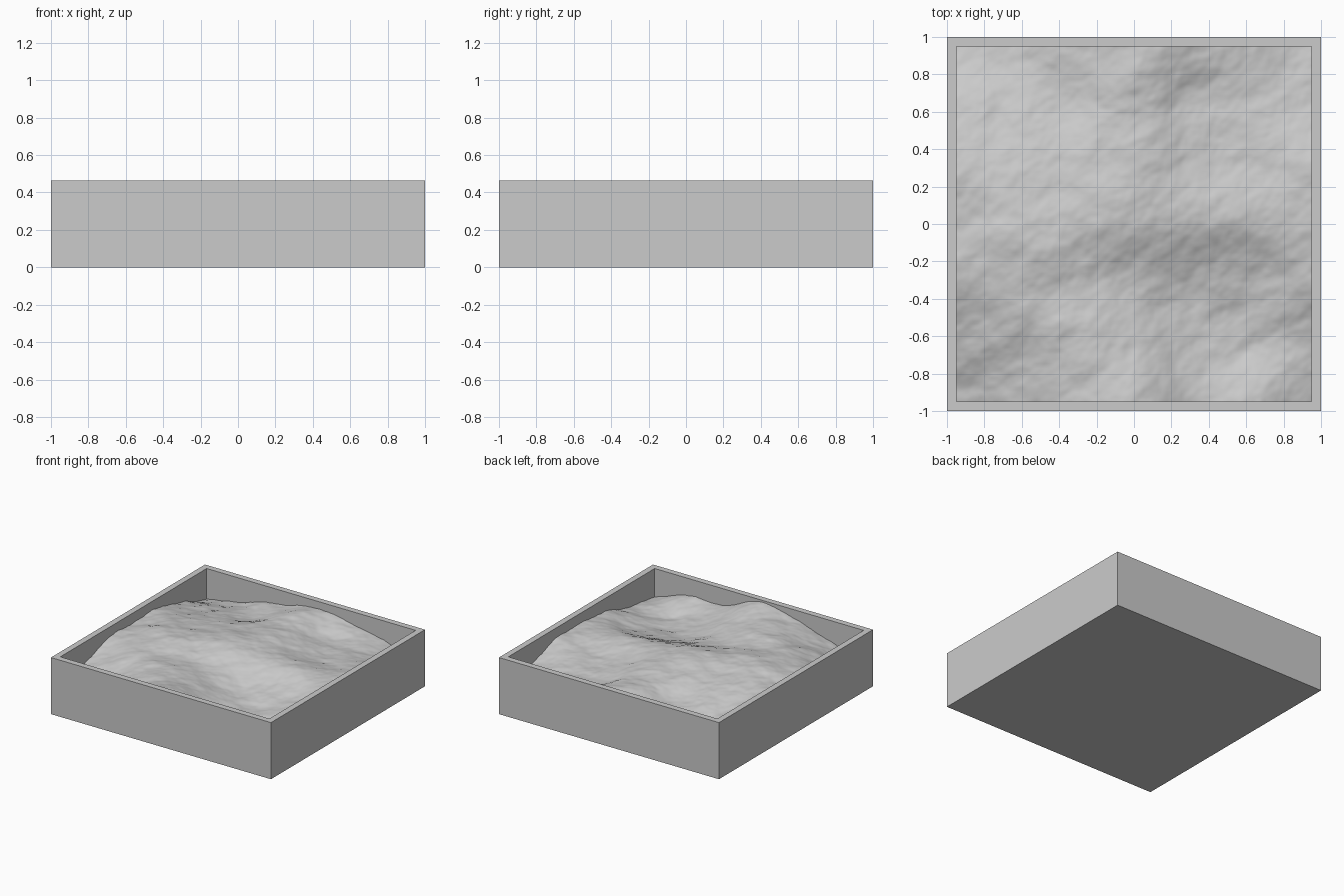
import bpy
import bmesh
from mathutils import Vector, noise

cube = bpy.data.objects.get("Cube")
if cube:
    bpy.data.objects.remove(cube, do_unlink=True)

HALF, INNER, TOP, FLOOR = 1.0, 0.95, 0.465, 0.05
CELLS = 150

# Broad ground heights in hundredths, rows from front to back
HEIGHTS = [
    [20, 29, 39, 45, 33, 32, 24],
    [29, 36, 41, 39, 29, 26, 27],
    [38, 41, 40, 36, 29, 29, 35],
    [38, 42, 43, 43, 40, 38, 38],
    [39, 38, 41, 43, 36, 34, 38],
    [31, 32, 34, 40, 33, 32, 30],
    [22, 27, 35, 40, 37, 31, 25],
]

stone = bpy.data.materials.new("light grey")
stone.use_nodes = True
grey = (0.6, 0.6, 0.6, 1.0)
stone.diffuse_color = grey
stone.node_tree.nodes["Principled BSDF"].inputs["Base Color"].default_value = grey


def make_object(name, bm):
    mesh = bpy.data.meshes.new(name)
    bm.to_mesh(mesh)
    bm.free()
    obj = bpy.data.objects.new(name, mesh)
    bpy.context.collection.objects.link(obj)
    mesh.materials.append(stone)


def spline(values, t):
    """Smooth curve through evenly spaced values, t from 0 to 1."""
    last = len(values) - 1
    pos = min(max(t, 0), 1) * last
    i = min(int(pos), last - 1)
    f = pos - i
    a, b, c, d = (values[min(max(i + k, 0), last)] for k in (-1, 0, 1, 2))
    return b + f / 2 * (c - a + f * (2 * a - 5 * b + 4 * c - d
                                     + f * (3 * (b - c) + d - a)))


def ground(x, y):
    s, t = (x / INNER + 1) / 2, (y / INNER + 1) / 2
    broad = spline([spline(row, s) for row in HEIGHTS], t) / 100
    # Slanted weathering, slightly stretched along the ridges
    along, across = 0.8 * x + 0.6 * y, 0.8 * y - 0.6 * x
    rough = noise.fractal(Vector((along * 3, across * 4, 7)), 1, 2, 5)
    return min(max(broad + 0.018 * rough, FLOOR), TOP - 0.002)


# Square tray: a box with its top inset and pushed down to the floor
bm = bmesh.new()
bmesh.ops.create_cube(bm, size=2 * HALF)
for v in bm.verts:
    v.co.z = TOP if v.co.z > 0 else 0
lid = max(bm.faces, key=lambda f: f.calc_center_median().z)
bmesh.ops.inset_individual(bm, faces=[lid], thickness=HALF - INNER,
                           use_even_offset=True)
well = bmesh.ops.extrude_discrete_faces(bm, faces=[lid])["faces"][0]
for v in well.verts:
    v.co.z = FLOOR
make_object("tray", bm)

# Rolling terrain that fills the tray
bm = bmesh.new()
bmesh.ops.create_grid(bm, x_segments=CELLS, y_segments=CELLS, size=INNER)
for v in bm.verts:
    v.co.z = ground(v.co.x, v.co.y)
for f in bm.faces:
    f.smooth = True
make_object("terrain", bm)
